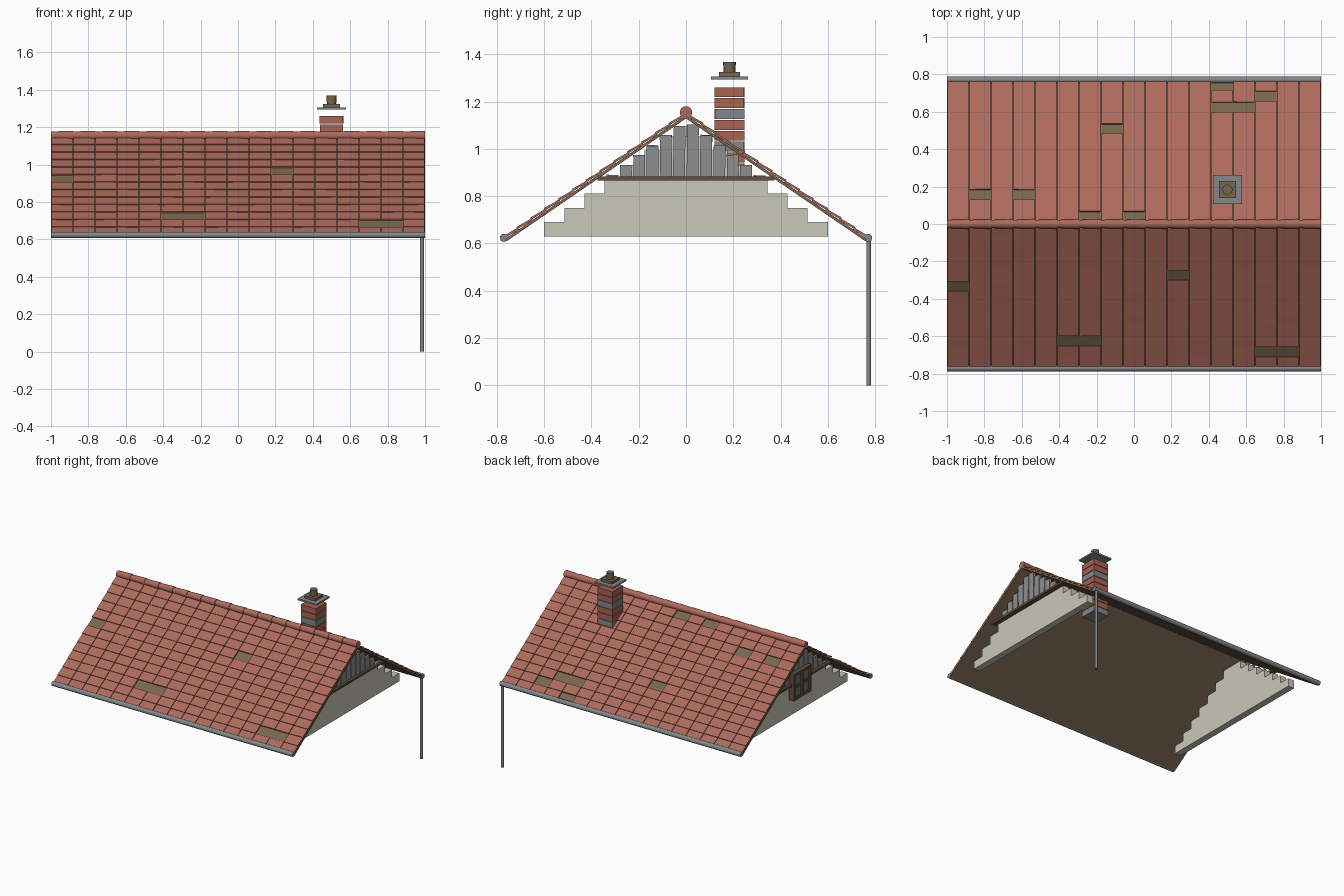
import bpy, bmesh, math, random
from mathutils import Matrix, Vector

if "Cube" in bpy.data.objects:
    bpy.data.objects.remove(bpy.data.objects["Cube"])

random.seed(4)


def mat(name, hexcol):
    lin = []
    for i in (0, 2, 4):
        c = int(hexcol[i:i + 2], 16) / 255
        lin.append(c / 12.92 if c <= 0.04045 else ((c + 0.055) / 1.055) ** 2.4)
    m = bpy.data.materials.new(name)
    m.diffuse_color = (*lin, 1)
    m.use_nodes = True
    m.node_tree.nodes["Principled BSDF"].inputs["Base Color"].default_value = m.diffuse_color
    return m


TILE = mat("clay red", "AD6A5C")
BRICK = mat("brick red", "A86353")
WOOD = mat("weathered brown", "78654E")
TRIM = mat("dark brown", "66503C")
WALL = mat("plaster cream", "CAC8BA")
METAL = mat("metal grey", "84888B")
PLANK = mat("plank grey", "8E8E8E")
GLASS = mat("window grey", "6E7274")


def finish(name, bm, material, smooth=False):
    bmesh.ops.recalc_face_normals(bm, faces=bm.faces)
    me = bpy.data.meshes.new(name)
    bm.to_mesh(me)
    bm.free()
    ob = bpy.data.objects.new(name, me)
    bpy.context.collection.objects.link(ob)
    me.materials.append(material)
    if smooth:
        for o in bpy.context.selected_objects:
            o.select_set(False)
        ob.select_set(True)
        bpy.context.view_layer.objects.active = ob
        bpy.ops.object.shade_smooth_by_angle(angle=math.radians(40))
    return ob


def add_box(bm, centre, size, rot=None):
    m = Matrix.Translation(centre)
    if rot is not None:
        m = m @ rot
    bmesh.ops.create_cube(bm, size=1, matrix=m @ Matrix.Diagonal((*size, 1)))


def add_cyl(bm, centre, r1, r2, length, axis='Z', sides=16):
    m = Matrix.Translation(centre)
    if axis == 'X':
        m = m @ Matrix.Rotation(math.pi / 2, 4, 'Y')
    bmesh.ops.create_cone(bm, cap_ends=True, segments=sides, radius1=r1,
                          radius2=r2, depth=length, matrix=m)


# Roof slope: underside runs from the ridge (0, 1.129) to the eave (0.76, 0.609)
ANG = math.atan2(0.52, 0.76)
LENGTH = math.hypot(0.52, 0.76)
ROWS, COLS = 13, 17
PITCH, WIDTH = LENGTH / ROWS, 2 / COLS
MISSING = {-1: {(5, 0), (4, 10), (10, 5), (10, 6), (11, 14), (11, 15)},
           1: {(2, 1), (2, 3), (0, 6), (0, 8), (8, 7), (10, 12), (10, 13), (11, 14), (12, 12)}}


def on_slope(side, x, s, h):
    """Point at distance s down the slope and height h above the underside."""
    y = s * math.cos(ANG) + h * math.sin(ANG)
    return Vector((x, side * y, 1.129 - s * math.sin(ANG) + h * math.cos(ANG)))


for side, label in ((-1, "front"), (1, "back")):
    # Roof deck
    tilt = Matrix.Rotation(-side * ANG, 4, 'X')
    bm = bmesh.new()
    add_box(bm, on_slope(side, 0, LENGTH / 2, 0.006), (2, LENGTH, 0.012), tilt)
    finish(label + "_roof_deck", bm, WOOD)
    # Overlapping roof tiles, some fallen off
    bm = bmesh.new()
    for r in range(ROWS):
        for c in range(COLS):
            if (r, c) in MISSING[side]:
                continue
            lift = Matrix.Rotation(side * (0.07 + random.uniform(-0.015, 0.015)), 4, 'X')
            yaw = Matrix.Rotation(random.uniform(-0.012, 0.012), 4, 'Z')
            p = on_slope(side, -1 + (c + 0.5) * WIDTH, (r + 0.5) * PITCH, 0.0185)
            add_box(bm, p, (WIDTH - 0.004, PITCH + 0.002, 0.009), tilt @ lift @ yaw)
    finish(label + "_roof_tiles", bm, TILE)
    # Gutter
    bm = bmesh.new()
    add_cyl(bm, (0, side * 0.771, 0.624), 0.017, 0.017, 2, 'X')
    finish(label + "_gutter", bm, METAL, True)

# Ridge tiles
bm = bmesh.new()
for c in range(COLS):
    add_cyl(bm, (-1 + (c + 0.5) * WIDTH, 0, 1.155), 0.022, 0.026, WIDTH, 'X')
finish("ridge_tiles", bm, TILE, True)

# Downspout
bm = bmesh.new()
add_cyl(bm, (0.984, 0.773, 0.31), 0.01, 0.01, 0.62)
finish("downspout", bm, METAL, True)

for side, label in ((-1, "left"), (1, "right")):
    # Stepped gable wall, one extruded outline
    outline = []
    for i in range(7):
        half = 0.6 - 0.085 * i
        outline += [(half, 0.63 + 0.0605 * i), (half, 0.63 + 0.0605 * (i + 1))]
    outline += [(-y, z) for y, z in reversed(outline)]
    bm = bmesh.new()
    face = bm.faces.new([bm.verts.new((side * 0.87, y, z)) for y, z in outline])
    ext = bmesh.ops.extrude_face_region(bm, geom=[face])
    bmesh.ops.translate(bm, vec=(side * 0.05, 0, 0),
                        verts=[g for g in ext["geom"] if isinstance(g, bmesh.types.BMVert)])
    finish(label + "_gable_wall", bm, WALL)
    # Upright gable planks
    bm = bmesh.new()
    for k in range(6):
        for s in (-1, 1):
            top = 1.1 - 0.0425 * k + random.uniform(-0.004, 0.004)
            rot = Matrix.Rotation(random.uniform(-0.02, 0.02), 4, 'X')
            add_box(bm, (side * 0.93, s * (0.0285 + 0.0565 * k), (0.875 + top) / 2),
                    (0.016, 0.05, top - 0.875), rot)
    finish(label + "_gable_planks", bm, PLANK)
    # Beam below the planks
    bm = bmesh.new()
    add_box(bm, (side * 0.935, 0, 0.875), (0.04, 0.75, 0.016))
    finish(label + "_gable_beam", bm, TRIM)

# Window in the left gable: pane, frame and glazing bars
bm = bmesh.new()
add_box(bm, (-0.945, 0, 0.86), (0.03, 0.19, 0.18))
finish("window_pane", bm, GLASS)
bm = bmesh.new()
for k in (-1, 0, 1):
    add_box(bm, (-0.95, k * 0.095, 0.86), (0.04, 0.02, 0.2))
    add_box(bm, (-0.95, 0, 0.86 + k * 0.09), (0.038, 0.2, 0.02))
finish("window_frame", bm, TRIM)

# Chimney courses, every third one grey
CX, CY = 0.5, 0.184
red, grey = bmesh.new(), bmesh.new()
for i in range(9):
    rot = Matrix.Rotation(random.uniform(-0.015, 0.015), 4, 'Z')
    add_box(grey if i % 3 == 2 else red, (CX, CY, 1.24 - 0.046 * i), (0.125, 0.125, 0.042), rot)
finish("chimney_brick_courses", red, BRICK)
finish("chimney_stone_courses", grey, METAL)

# Chimney cap and pot
bm = bmesh.new()
add_box(bm, (CX, CY, 1.3), (0.156, 0.156, 0.012))
finish("chimney_cap", bm, METAL)
bm = bmesh.new()
add_box(bm, (CX, CY, 1.315), (0.09, 0.09, 0.02))
finish("chimney_pot_base", bm, WOOD)
bm = bmesh.new()
add_cyl(bm, (CX, CY, 1.346), 0.025, 0.027, 0.046)
finish("chimney_pot", bm, WOOD, True)
